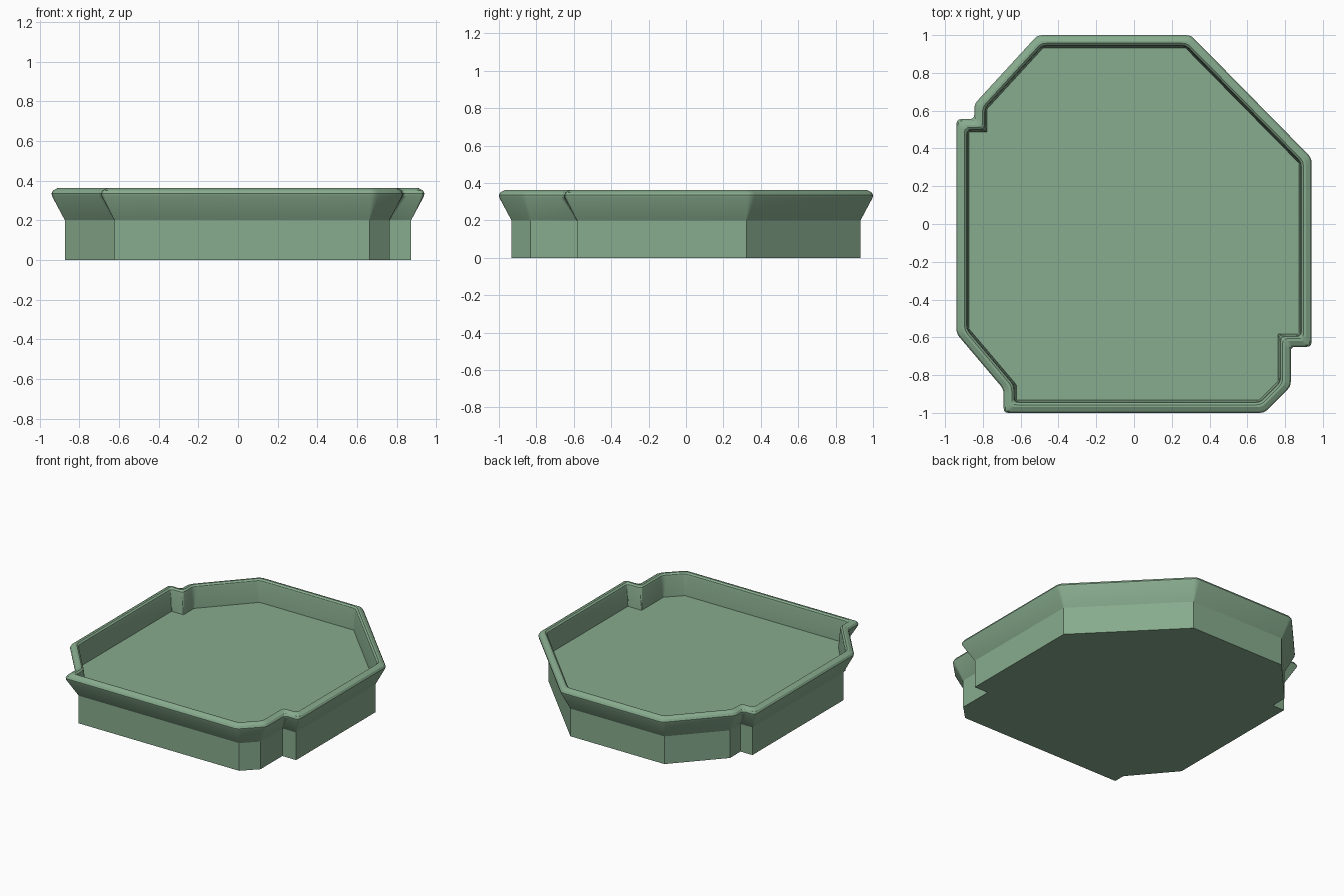
import bpy, bmesh
from mathutils import Vector

if "Cube" in bpy.data.objects:
    bpy.data.objects.remove(bpy.data.objects["Cube"])

# Outer outline of the rim, counter-clockwise seen from above
OUTLINE = [(-0.69, -1.0), (0.69, -1.0), (0.83, -0.86), (0.83, -0.65),
           (0.94, -0.65), (0.94, 0.35), (0.30, 1.0), (-0.51, 1.0),
           (-0.845, 0.635), (-0.845, 0.555), (-0.94, 0.555),
           (-0.94, -0.58), (-0.69, -0.875)]


def inset(pts, d):
    """Move every side inwards by d, keeping mitred corners."""
    out = []
    n = len(pts)
    for i in range(n):
        a, p, b = (Vector(pts[k % n]) for k in (i - 1, i, i + 1))
        u, v = (p - a).normalized(), (b - p).normalized()
        n1, n2 = Vector((-u.y, u.x)), Vector((-v.y, v.x))
        out.append(p + (n1 + n2) * (d / (1 + n1.dot(n2))))
    return out


def rounded(pts, cut, steps=3):
    """Replace every corner with a short curve that starts cut away from it."""
    out = []
    n = len(pts)
    for i in range(n):
        a, p, b = pts[i - 1], pts[i], pts[(i + 1) % n]
        s = p + (a - p).normalized() * cut
        e = p + (b - p).normalized() * cut
        for k in range(steps + 1):
            t = k / steps
            out.append(s * (1 - t) ** 2 + p * 2 * t * (1 - t) + e * t ** 2)
    return out


def loft(name, rings, caps):
    """Skin a stack of (points, z) rings, optionally closing both ends."""
    bm = bmesh.new()
    loops = [[bm.verts.new((p.x, p.y, z)) for p in pts] for pts, z in rings]
    n = len(loops[0])
    for lo, hi in zip(loops, loops[1:]):
        for i in range(n):
            j = (i + 1) % n
            bm.faces.new((lo[i], lo[j], hi[j], hi[i]))
    if caps:
        bm.faces.new(loops[0][::-1])
        bm.faces.new(loops[-1])
    mesh = bpy.data.meshes.new(name)
    bm.to_mesh(mesh)
    bm.free()
    ob = bpy.data.objects.new(name, mesh)
    bpy.context.collection.objects.link(ob)
    mesh.materials.append(green)
    return ob


green = bpy.data.materials.new("green")
green.diffuse_color = (0.245, 0.41, 0.27, 1)
green.use_nodes = True
green.node_tree.nodes["Principled BSDF"].inputs["Base Color"].default_value = green.diffuse_color

# Straight-sided base whose top is the tray floor
foot = inset(OUTLINE, 0.067)
base = loft("tray_base", [(foot, 0.0), (foot, 0.2)], True)

# Flared rim: (inset, height, corner cut), from outside over the top to the floor
PROFILE = [(0.067, 0.2, 0.003), (0.002, 0.322, 0.025), (0.0, 0.335, 0.025),
           (0.008, 0.35, 0.025), (0.03, 0.362, 0.025), (0.043, 0.362, 0.025),
           (0.054, 0.352, 0.025), (0.058, 0.335, 0.025), (0.067, 0.2, 0.003)]
rim = loft("tray_rim", [(rounded(inset(OUTLINE, d), c), z) for d, z, c in PROFILE], False)

# Smooth the small rounded edges of the rim only
bpy.ops.object.select_all(action='DESELECT')
rim.select_set(True)
bpy.context.view_layer.objects.active = rim
bpy.ops.object.shade_smooth_by_angle(angle=0.4)
